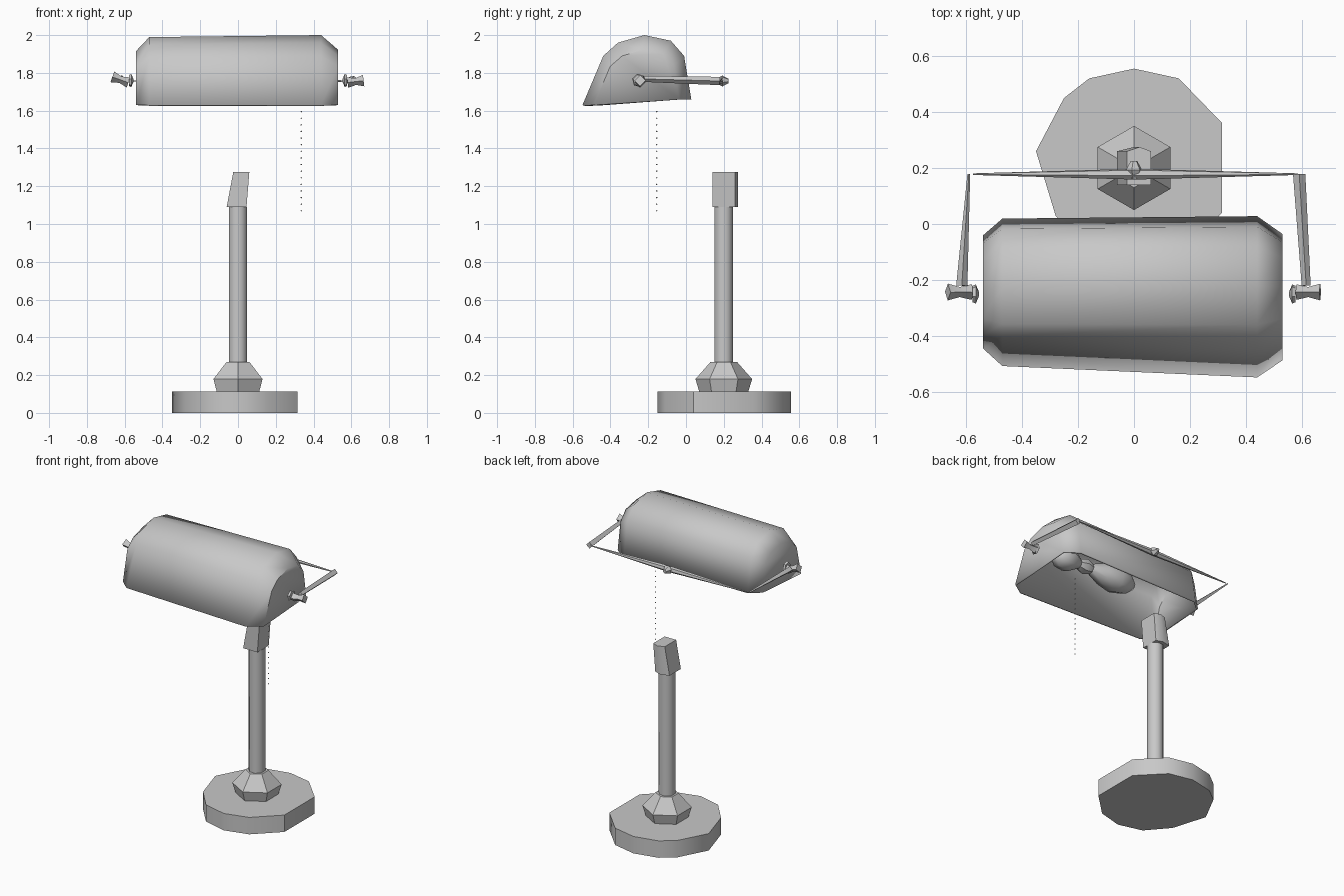
import bpy, bmesh, math
from mathutils import Vector

cube = bpy.data.objects.get("Cube")
if cube:
    bpy.data.objects.remove(cube, do_unlink=True)

GREY = (0.58, 0.58, 0.58, 1)
metal = bpy.data.materials.new("light grey")
metal.use_nodes = True
metal.diffuse_color = GREY
metal.node_tree.nodes["Principled BSDF"].inputs["Base Color"].default_value = GREY


def finish(name, bm, angle=40):
    bmesh.ops.recalc_face_normals(bm, faces=bm.faces)
    mesh = bpy.data.meshes.new(name)
    bm.to_mesh(mesh)
    bm.free()
    mesh.materials.append(metal)
    ob = bpy.data.objects.new(name, mesh)
    bpy.context.collection.objects.link(ob)
    bpy.ops.object.select_all(action="DESELECT")
    ob.select_set(True)
    bpy.context.view_layer.objects.active = ob
    bpy.ops.object.shade_smooth_by_angle(angle=math.radians(angle))
    return ob


def loft(name, rings, closed=True, angle=40):
    """Skin a list of equal-length point rings and cap both ends."""
    bm = bmesh.new()
    rows = [[bm.verts.new(p) for p in ring] for ring in rings]
    n = len(rows[0])
    for a, b in zip(rows, rows[1:]):
        for i in range(n if closed else n - 1):
            j = (i + 1) % n
            bm.faces.new((a[i], a[j], b[j], b[i]))
    bm.faces.new(rows[0])
    bm.faces.new(rows[-1])
    return finish(name, bm, angle)


def spun(name, start, end, profile, sides, turn=0.0, angle=40):
    """Tapered body between two points; profile holds (fraction, radius)."""
    start, end = Vector(start), Vector(end)
    axis = end - start
    u = axis.orthogonal().normalized()
    if abs(axis.normalized().z) > 0.9:
        u = Vector((1, 0, 0))
    v = axis.normalized().cross(u)
    angles = [turn + math.tau * i / sides for i in range(sides)]
    rings = [[start + axis * t + (u * math.cos(a) + v * math.sin(a)) * r for a in angles]
             for t, r in profile]
    return loft(name, rings, angle=angle)


# Uneven faceted foot
foot = [(0, .555), (.16, .52), (.315, .36), (.315, .04), (.16, -.11), (0, -.152),
        (-.16, -.11), (-.28, .03), (-.35, .26), (-.25, .45), (-.16, .52)]
loft("base", [[(x, y, z) for x, y in foot] for z in (0, .113)], angle=45)

# Collar and pole
POLE_Y = 0.2
spun("collar", (0, POLE_Y, .113), (0, POLE_Y, .27),
     [(0, .13), (.42, .15), (1, .07)], 6, math.pi / 6)
spun("pole", (0, POLE_Y, .265), (0, POLE_Y, 1.09), [(0, .052), (1, .052)], 8, math.pi / 8, 50)

# Leaning block at the top of the pole
loft("pole_top", [[(x0, .14, z), (x1, .14, z), (x1, .26, z), (xm, .275, z), (x0, .26, z)]
                  for x0, xm, x1, z in ((-.06, 0, .045, 1.09), (-.025, .02, .06, 1.275))])

# Hollow trough-shaped lamp shade with chamfered ends
section = [(-.55, 1.63), (-.44, 1.89), (-.36, 1.96), (-.22, 2.0),
           (-.08, 1.97), (-.01, 1.89), (.028, 1.66)]


def shade_ring(x, scale):
    ring = []
    for y, z in section:
        y = -.26 + (y + .26) * scale
        floor = 1.645 + .05 * (y + .26)
        z = floor + (z - floor) * scale
        if y < -.4:
            y += (.5 - x) * .035
        ring.append((x, y, z))
    return ring


shade = loft("lamp_shade", [shade_ring(-.54, .76), shade_ring(-.47, .97),
                            shade_ring(.44, 1), shade_ring(.53, .78)], closed=False, angle=50)
wall = shade.modifiers.new("wall", "SOLIDIFY")
wall.thickness = .012
wall.offset = -1

# Rear cross rod, thick in the middle
spun("cross_rod", (-.575, .178, 1.757), (.585, .178, 1.757), [(0, .003), (.5, .02), (1, .003)], 6)
spun("rod_hub", (0, .16, 1.757), (0, .225, 1.757), [(0, .012), (.5, .03), (1, .012)], 6)

# Side arms, thumb screws and their washers
for side, word in ((-1, "right"), (1, "left")):
    tip, root = (.005, .02) if side < 0 else (.022, .016)
    spun(word + "_arm", (side * .59, .178, 1.757), (side * .615, -.22, 1.768),
         [(0, tip), (1, root)], 4, math.pi / 4)
    lift = -.02 * side
    spun(word + "_thumb_screw", (side * .58, -.243, 1.765 - side * lift * -.8),
         (side * .665, -.243, 1.765 + side * lift * -.2 + .01 * -side),
         [(0, .028), (.5, .018), (1, .03)], 4, math.pi / 4)
    spun(word + "_washer", (side * .553, -.25, 1.76), (side * .577, -.25, 1.76),
         [(0, .006), (.5, .036), (1, .03)], 6)

# Bulbs and socket under the shade
LAMP = (-.22, 1.76)
spun("large_bulb", (-.17, *LAMP), (.17, *LAMP),
     [(0, .03), (.15, .07), (.4, .09), (.7, .07), (1, .03)], 8, angle=60)
spun("socket", (.16, *LAMP), (.26, *LAMP), [(0, .035), (.5, .05), (1, .03)], 7)
spun("small_bulb", (.25, *LAMP), (.46, *LAMP),
     [(0, .03), (.4, .08), (.75, .07), (1, .025)], 8, angle=60)

# Pull chain of tiny beads
chain = bmesh.new()
for i in range(16):
    bead = bmesh.ops.create_icosphere(chain, subdivisions=1, radius=.004)
    bmesh.ops.translate(chain, verts=bead["verts"], vec=(.335, -.155, 1.07 + i * .035))
finish("pull_chain", chain)
